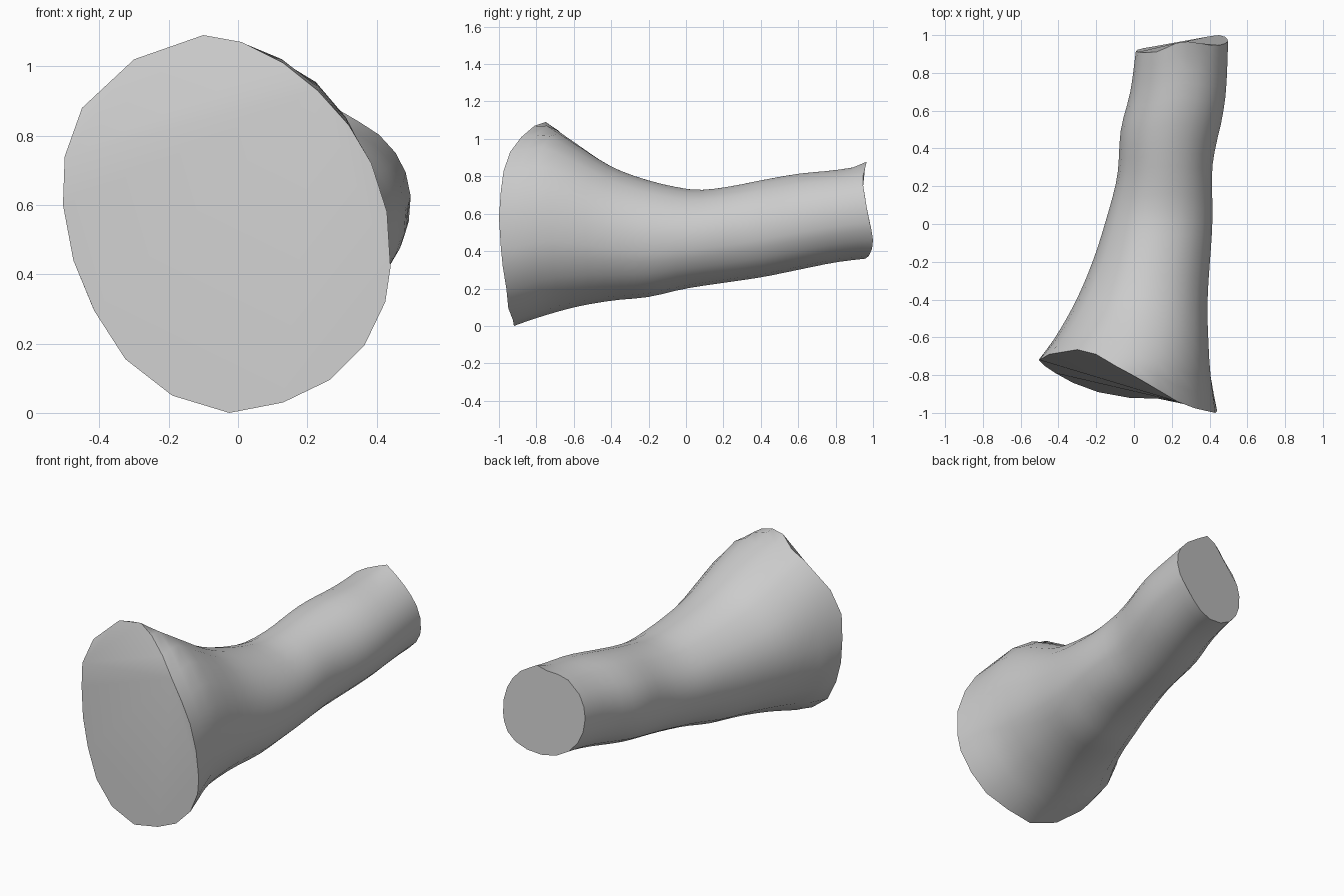
import bpy, bmesh, math

cube = bpy.data.objects.get("Cube")
if cube:
    bpy.data.objects.remove(cube, do_unlink=True)

# Wavy rim of the flared front end (x, y, z), counter-clockwise from the +x side
RIM = [(.44, -.99, .42), (.43, -1.0, .58), (.385, -.99, .72), (.32, -.975, .83),
       (.23, -.94, .93), (.13, -.88, 1.01), (.01, -.81, 1.07), (-.10, -.75, 1.09),
       (-.20, -.69, 1.05), (-.30, -.665, 1.02), (-.45, -.69, .88), (-.50, -.72, .74),
       (-.505, -.72, .60), (-.475, -.75, .44), (-.415, -.79, .295), (-.325, -.84, .155),
       (-.19, -.89, .05), (-.025, -.92, 0.0), (.13, -.925, .03), (.265, -.95, .095),
       (.365, -.96, .195), (.425, -.98, .32)]

# Outline of the tube along y: (y, position)
LEFT = [(-.72, -.50), (-.6, -.415), (-.4, -.305), (-.2, -.22), (0, -.155),
        (.25, -.09), (.5, -.07), (.7, -.02), (.92, .01)]
RIGHT = [(-1, .44), (-.8, .41), (-.6, .395), (-.4, .39), (0, .415), (.3, .415),
         (.42, .435), (.55, .465), (.7, .487), (1, .50)]
TOP = [(-.75, 1.09), (-.6, .985), (-.4, .855), (-.2, .78), (0, .735), (.1, .73),
       (.25, .75), (.4, .78), (.6, .815), (.8, .835), (.96, .86)]
BOTTOM = [(-.92, .005), (-.8, .045), (-.6, .10), (-.4, .135), (-.2, .155),
          (0, .20), (.4, .26), (.6, .30), (.8, .34), (.96, .36)]
# Depth of the narrow end by angle in degrees
END = [(-180, .915), (-90, .96), (-40, 1.0), (0, .97), (45, .945), (90, .965),
       (125, .91), (180, .915)]


def curve(table, t):
    """Smooth interpolation through a table, clamped at both ends."""
    if t <= table[0][0]:
        return table[0][1]
    if t >= table[-1][0]:
        return table[-1][1]
    i = max(k for k in range(len(table) - 1) if table[k][0] <= t)

    def slope(k):
        a, b = table[max(k - 1, 0)], table[min(k + 1, len(table) - 1)]
        return (b[1] - a[1]) / (b[0] - a[0])
    (t0, v0), (t1, v1) = table[i], table[i + 1]
    h = t1 - t0
    s = (t - t0) / h
    return ((2 * s**3 - 3 * s**2 + 1) * v0 + (s**3 - 2 * s**2 + s) * h * slope(i)
            + (3 * s**2 - 2 * s**3) * v1 + (s**3 - s**2) * h * slope(i + 1))


def section(y):
    l, r, t, b = (curve(c, y) for c in (LEFT, RIGHT, TOP, BOTTOM))
    return (l + r) / 2, (r - l) / 2, (t + b) / 2, (t - b) / 2


def surface(y, a):
    cx, rx, cz, rz = section(y)
    return cx + rx * math.cos(a), cz + rz * math.sin(a)


bm = bmesh.new()
JOIN, FLARE, BODY = -.35, 7, 18
columns = []
for x, y, z in RIM:
    cx, rx, cz, rz = section(y)
    a = math.atan2((z - cz) / rz, (x - cx) / rx)
    px, pz = surface(y, a)
    dx, dz = x - px, z - pz
    end = curve(END, math.degrees(a))
    column = []
    # Flared part: ease from the rim into the regular tube
    for k in range(FLARE):
        s = k / FLARE
        yy = y + (JOIN - y) * s
        sx, sz = surface(yy, a)
        w = (1 - s) ** 2
        column.append(bm.verts.new((sx + dx * w, yy, sz + dz * w)))
    # Narrow part: run back to the uneven end
    for k in range(BODY + 1):
        yy = JOIN + (end - JOIN) * k / BODY
        sx, sz = surface(yy, a)
        column.append(bm.verts.new((sx, yy, sz)))
    # Small raised lip at the top of the end
    if abs(math.degrees(a) - 85) < 9:
        column[-1].co.z += .02
    columns.append(column)

n = len(columns)
for i in range(n):
    c, d = columns[i], columns[(i + 1) % n]
    for k in range(len(c) - 1):
        bm.faces.new((c[k], d[k], d[k + 1], c[k + 1]))

# Front cap, folded along a chord below the set-back upper edge
front = [c[0] for c in columns]
bm.faces.new(front[4:12])
bm.faces.new(front[11:] + front[:5])
# Back cap
bm.faces.new([c[-1] for c in columns])
bmesh.ops.recalc_face_normals(bm, faces=bm.faces[:])

mesh = bpy.data.meshes.new("flared_tube")
bm.to_mesh(mesh)
bm.free()
tube = bpy.data.objects.new("flared_tube", mesh)
bpy.context.collection.objects.link(tube)

# Plain grey
grey = bpy.data.materials.new("light_grey")
grey.use_nodes = True
colour = (.6, .6, .6, 1)
grey.diffuse_color = colour
grey.node_tree.nodes["Principled BSDF"].inputs["Base Color"].default_value = colour
mesh.materials.append(grey)

bpy.ops.object.select_all(action='DESELECT')
tube.select_set(True)
bpy.context.view_layer.objects.active = tube
bpy.ops.object.shade_smooth_by_angle(angle=math.radians(40))
